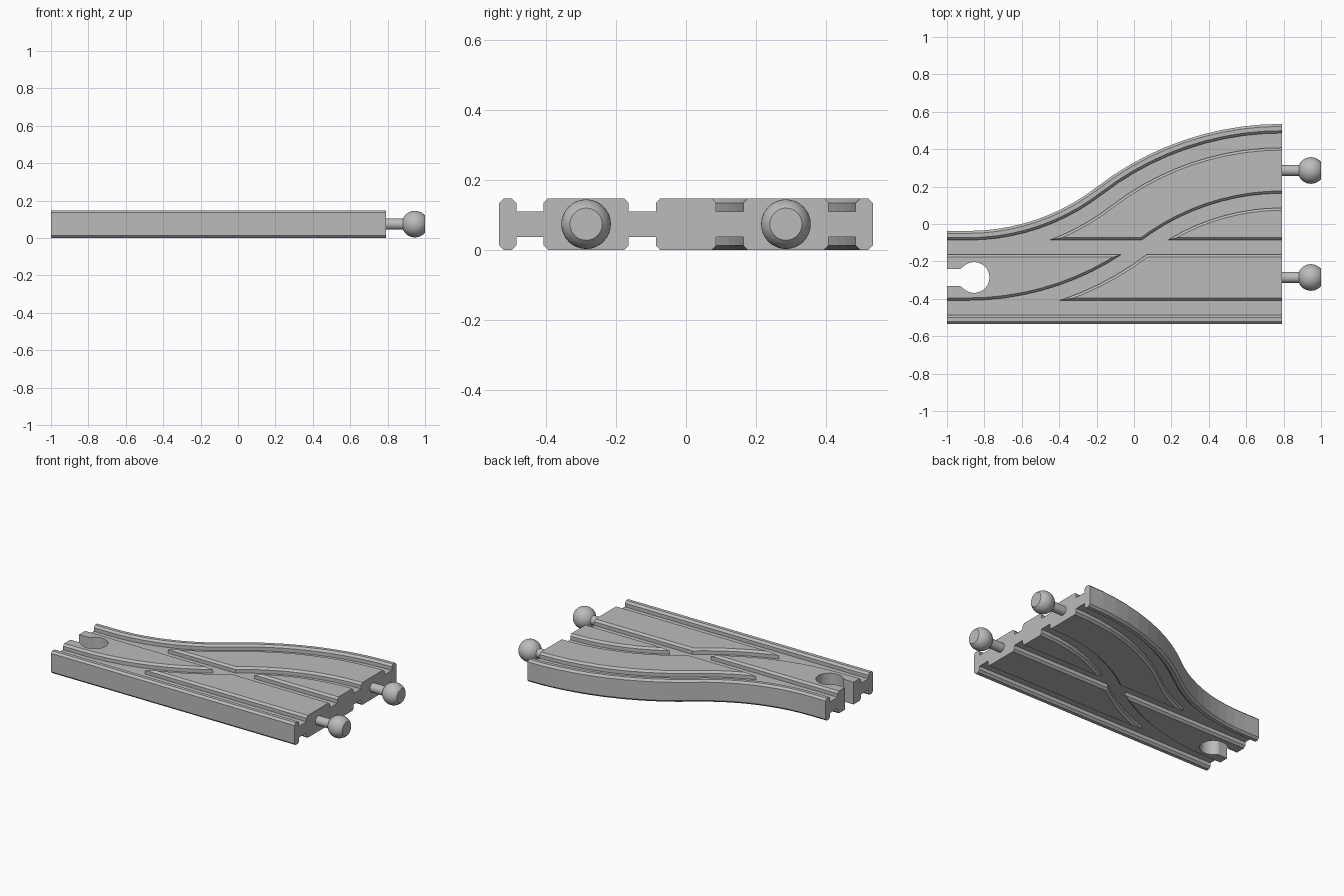
import bpy, bmesh
from math import sin, cos, acos, sqrt, pi
from mathutils import Matrix

cube = bpy.data.objects.get("Cube")
if cube:
    bpy.data.objects.remove(cube, do_unlink=True)

# Main dimensions
HEIGHT = 0.148
LEFT, RIGHT = -1.0, 0.79       # ends of the track body
LANE = 0.286                   # lanes run at y = -LANE and +LANE
HALF = 0.249                   # half width of one lane
RADIUS = 1.37                  # bend radius of the branch
CHAMFER = 0.013
DEPTH = 0.037
GROOVE = 0.039                 # half width of a wheel groove
GAUGE = 0.161                  # groove distance from lane centre
STEPS = 10

grey = bpy.data.materials.new("track_grey")
grey.use_nodes = True
grey.diffuse_color = (0.5, 0.5, 0.5, 1)
grey.node_tree.nodes["Principled BSDF"].inputs["Base Color"].default_value = (0.5, 0.5, 0.5, 1)


def finish(bm, name):
    bmesh.ops.recalc_face_normals(bm, faces=bm.faces)
    mesh = bpy.data.meshes.new(name)
    bm.to_mesh(mesh)
    bm.free()
    mesh.materials.append(grey)
    obj = bpy.data.objects.new(name, mesh)
    bpy.context.collection.objects.link(obj)
    return obj


def loft(name, sections):
    """Skin a list of closed sections and cap both ends."""
    bm = bmesh.new()
    rings = [[bm.verts.new(p) for p in s] for s in sections]
    n = len(rings[0])
    for a, b in zip(rings, rings[1:]):
        for i in range(n):
            j = (i + 1) % n
            bm.faces.new((a[i], a[j], b[j], b[i]))
    bm.faces.new(rings[0])
    bm.faces.new(rings[-1])
    return finish(bm, name)


def branch(offset, extra=0):
    """S-shaped path shifted sideways by offset, lengthened at both ends."""
    turn = acos(1 - LANE / RADIUS)
    lead = RIGHT - 2 * RADIUS * sin(turn)
    angles = [turn * i / STEPS for i in range(STEPS + 1)]
    pts = [(LEFT - extra, offset - LANE)]
    pts += [(lead + (RADIUS - offset) * sin(t),
             RADIUS - LANE - (RADIUS - offset) * cos(t)) for t in angles]
    pts += [(RIGHT - (RADIUS + offset) * sin(t),
             LANE - RADIUS + (RADIUS + offset) * cos(t)) for t in angles[-2::-1]]
    if extra:
        pts.append((RIGHT + extra, LANE + offset))
    return pts


def straight(offset, extra=0):
    return [(LEFT - extra, offset - LANE), (RIGHT + extra, offset - LANE)]


def groove(path, centre, flip):
    """Cutter with flared lips, swept along a path; flip puts it underneath."""
    w, c = GROOVE, CHAMFER
    half = [(w, HEIGHT - DEPTH), (w, HEIGHT - c), (w + c, HEIGHT), (w + c, HEIGHT + 0.05)]
    profile = half + [(-s, z) for s, z in reversed(half)]
    lines = [[(x, y, HEIGHT - z if flip else z) for x, y in path(centre + s, 0.05)]
             for s, z in profile]
    return loft("groove_cutter", list(zip(*lines)))


def cut(target, cutter):
    mod = target.modifiers.new("cut", 'BOOLEAN')
    mod.operation = 'DIFFERENCE'
    mod.solver = 'EXACT'
    mod.object = cutter
    bpy.context.view_layer.objects.active = target
    bpy.ops.object.modifier_apply(modifier=mod.name)
    bpy.data.objects.remove(cutter, do_unlink=True)


# Track body: straight front side, curved back side, chamfered long edges
front = -LANE - HALF
sections = []
for (x, y), (xi, yi) in zip(branch(HALF), branch(HALF - CHAMFER)):
    sections.append([(x, front + CHAMFER, 0), (x, front, CHAMFER),
                     (x, front, HEIGHT - CHAMFER), (x, front + CHAMFER, HEIGHT),
                     (xi, yi, HEIGHT), (x, y, HEIGHT - CHAMFER),
                     (x, y, CHAMFER), (xi, yi, 0)])
body = loft("track_body", sections)

# Wheel grooves on both faces
for flip in (False, True):
    for path in (straight, branch):
        for side in (-GAUGE, GAUGE):
            cut(body, groove(path, side, flip))

# Socket: keyhole opening at the left end
hole_x, hole_r, slot = -0.855, 0.082, 0.045
start = pi - acos(sqrt(1 - (slot / hole_r) ** 2)) - 0.12
ring = [(hole_x + hole_r * cos(start - 2 * start * i / 32),
         -LANE + hole_r * sin(start - 2 * start * i / 32)) for i in range(33)]
neck = hole_x - hole_r + 0.005
outline = [(LEFT - 0.05, -LANE + slot), (neck, -LANE + slot)] + ring
outline += [(neck, -LANE - slot), (LEFT - 0.05, -LANE - slot)]
cut(body, loft("socket_cutter", [[(x, y, z) for x, y in outline] for z in (-0.05, HEIGHT + 0.05)]))

# Connector pegs: stem and ball with a flattened tip, spun around x
ball_x, ball_r, stem_r = 0.946, 0.071, 0.03
tip = acos((1 - ball_x) / ball_r)
back = pi - acos(sqrt(1 - (stem_r / ball_r) ** 2))
profile = [(RIGHT - 0.02, 0), (RIGHT - 0.02, stem_r)]
profile += [(ball_x + ball_r * cos(back + (tip - back) * i / 14),
             ball_r * sin(back + (tip - back) * i / 14)) for i in range(15)]
profile.append((1, 0))
for name, y in (("straight_peg", -LANE), ("branch_peg", LANE)):
    bm = bmesh.new()
    verts = [bm.verts.new((x, r, 0)) for x, r in profile]
    edges = [bm.edges.new(pair) for pair in zip(verts, verts[1:])]
    bmesh.ops.spin(bm, geom=verts + edges, cent=(0, 0, 0), axis=(1, 0, 0),
                   angle=2 * pi, steps=32)
    bmesh.ops.remove_doubles(bm, verts=bm.verts, dist=0.0001)
    bmesh.ops.transform(bm, matrix=Matrix.Translation((0, y, HEIGHT / 2)), verts=bm.verts)
    peg = finish(bm, name)
    bpy.ops.object.select_all(action='DESELECT')
    peg.select_set(True)
    bpy.context.view_layer.objects.active = peg
    bpy.ops.object.shade_smooth_by_angle(angle=0.6)
